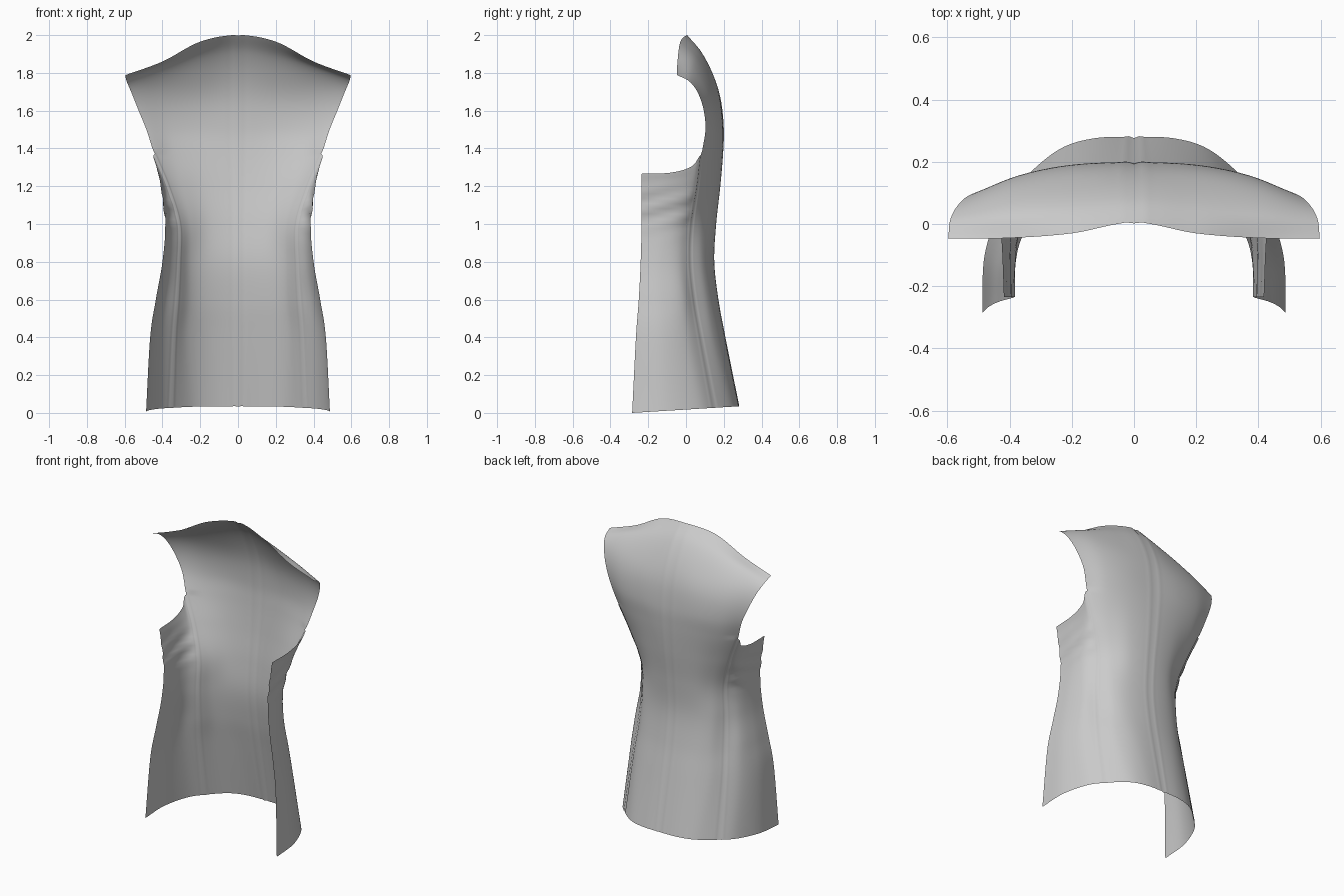
import bpy, bmesh, math
from mathutils import Vector

if "Cube" in bpy.data.objects:
    bpy.data.objects.remove(bpy.data.objects["Cube"])

N = 8  # subdivisions per control span

# Half cross-sections below the armhole: z, then (x, y) from centre back round to the front edge
LOWER = [
    (0.00, [(0, .280), (.13, .275), (.24, .240), (.350, .150), (.425, .060), (.480, -.10), (.487, -.285)]),
    (0.40, [(0, .207), (.15, .195), (.26, .150), (.335, .080), (.410, .000), (.455, -.12), (.465, -.265)]),
    (0.60, [(0, .170), (.15, .155), (.25, .115), (.320, .045), (.390, -.02), (.425, -.125), (.435, -.250)]),
    (0.80, [(0, .148), (.15, .132), (.25, .090), (.310, .025), (.365, -.04), (.392, -.13), (.400, -.240)]),
    (1.00, [(0, .158), (.15, .140), (.25, .090), (.310, .032), (.358, -.03), (.380, -.11), (.385, -.235)]),
    (1.20, [(0, .180), (.17, .162), (.295, .115), (.370, .062), (.398, .010), (.408, -.10), (.408, -.235)]),
]
# Row through the bottom of the armhole, then rows up to the shoulder line
UPPER = [
    [(0, .195, 1.38), (.19, .182, 1.38), (.34, .142, 1.37), (.442, .083, 1.37),
     (.432, .03, 1.305), (.424, -.08, 1.272), (.418, -.235, 1.266)],
    [(0, .198, 1.51), (.20, .190, 1.51), (.36, .158, 1.50), (.485, .103, 1.50)],
    [(0, .182, 1.66), (.20, .174, 1.65), (.38, .145, 1.63), (.530, .092, 1.61)],
    [(0, .142, 1.79), (.20, .130, 1.77), (.40, .102, 1.74), (.566, .060, 1.70)],
    [(0, .080, 1.91), (.20, .060, 1.885), (.40, .035, 1.83), (.590, .015, 1.757)],
    [(0, .005, 2.00), (.20, -.03, 1.965), (.40, -.045, 1.86), (.597, -.047, 1.788)],
]


def spline(pts, mirror_start=False):
    """Catmull-Rom curve through pts, N samples per span."""
    first = Vector((-pts[1].x, pts[1].y, pts[1].z)) if mirror_start else 2 * pts[0] - pts[1]
    p = [first] + pts + [2 * pts[-1] - pts[-2]]
    out = []
    for i in range(1, len(p) - 2):
        a, b, c, d = p[i - 1:i + 3]
        for k in range(N):
            t = k / N
            out.append(0.5 * (2 * b + (c - a) * t + (2 * a - 5 * b + 4 * c - d) * t * t
                              + (3 * b - a - 3 * c + d) * t ** 3))
    return out + [pts[-1].copy()]


# Control net; the hem rises slightly towards the back
net = [[Vector((x, y, z if z else 0.035 * (y + .285) / .565)) for x, y in row] for z, row in LOWER]
net += [[Vector(p) for p in row] for row in UPPER]

# Smooth up the columns first, then across each row
columns = [spline([row[c] for row in net if c < len(row)]) for c in range(7)]
bm = bmesh.new()
grid = []
for r in range(len(columns[0])):
    ctrl = [col[r] for col in columns if r < len(col)]
    grid.append([bm.verts.new(p) for p in spline(ctrl, True)])
for low, high in zip(grid, grid[1:]):
    for c in range(min(len(low), len(high)) - 1):
        bm.faces.new((low[c], low[c + 1], high[c + 1], high[c]))
bm.normal_update()

# Stitched seams (centre back and side) and soft pulled folds under the arm
side_seam = 3 * N
moves = []
for row in grid:
    for c, v in enumerate(row):
        n = v.normal.copy()
        if n.dot(Vector((v.co.x, v.co.y + 0.2, 0))) < 0:
            n.negate()
        off = 0.0
        has_side = len(row) > side_seam + 1
        if c == 0 or (has_side and c == side_seam):
            off = -0.004
        elif c == 1 or (has_side and c == side_seam + 1):
            off = 0.002
        if has_side and c > side_seam:
            fade = math.exp(-((v.co.z - 1.08) / 0.09) ** 2) * min(1, (c - side_seam) / 5)
            off += 0.005 * fade * math.sin((v.co.z - 0.3 * v.co.y) * 62)
        moves.append((v, n * off, c == 0))
for v, d, centre in moves:
    v.co += d
    if centre:
        v.co.x = 0
bmesh.ops.recalc_face_normals(bm, faces=bm.faces)
if sum(f.normal.y * f.calc_area() for f in bm.faces) < 0:
    bmesh.ops.reverse_faces(bm, faces=bm.faces)

mesh = bpy.data.meshes.new("vest_back_panel")
bm.to_mesh(mesh)
bm.free()
panel = bpy.data.objects.new("vest_back_panel", mesh)
bpy.context.collection.objects.link(panel)

# Mirror to the other half
mirror = panel.modifiers.new("mirror", 'MIRROR')
mirror.use_clip = True
mirror.merge_threshold = 0.0005
for poly in mesh.polygons:
    poly.use_smooth = True
